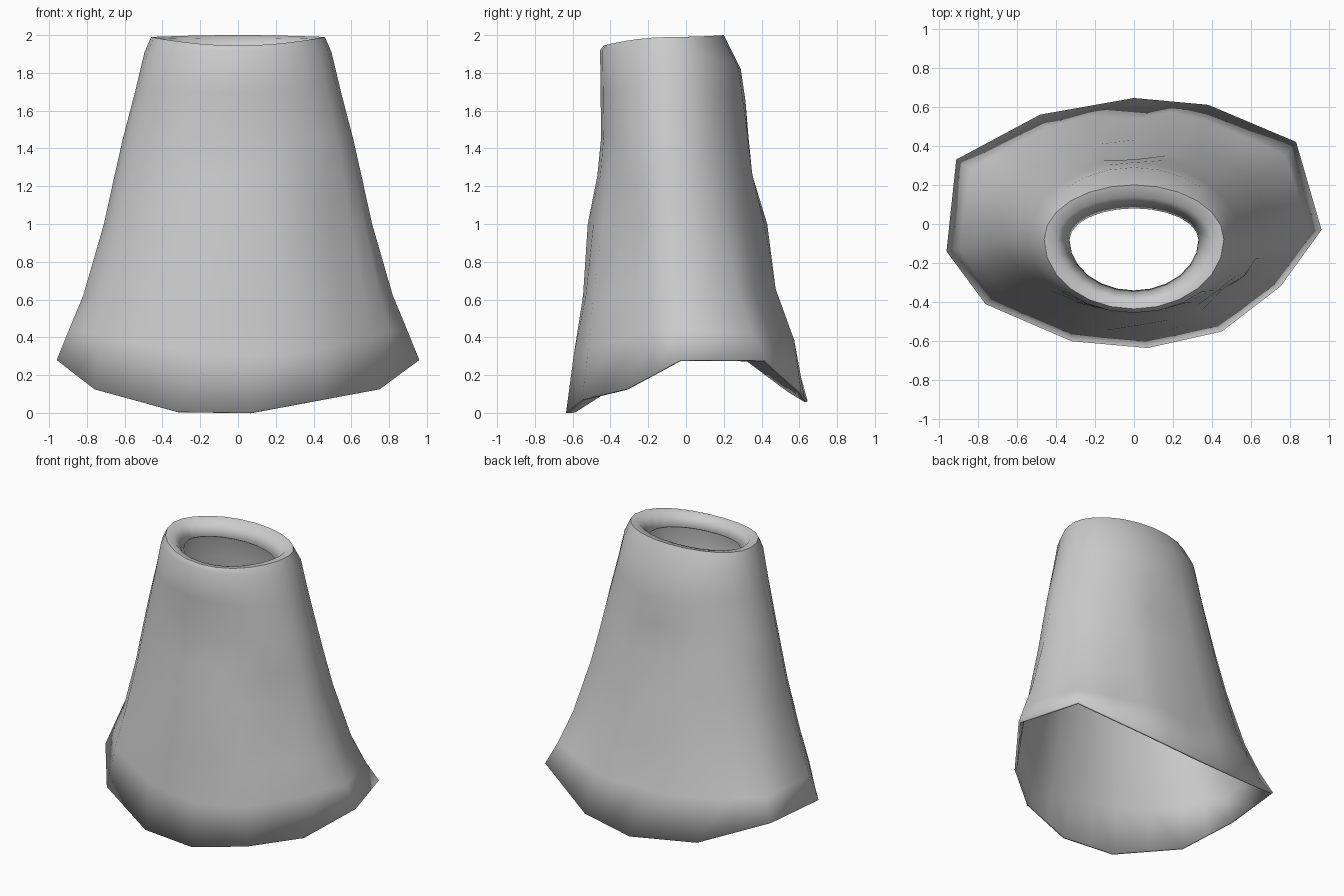
import bpy, bmesh, math

cube = bpy.data.objects.get("Cube")
if cube:
    bpy.data.objects.remove(cube, do_unlink=True)

mat = bpy.data.materials.new("plain grey cloth")
mat.use_nodes = True
GREY = (0.6, 0.6, 0.6, 1.0)
mat.diffuse_color = GREY
mat.node_tree.nodes["Principled BSDF"].inputs["Base Color"].default_value = GREY

YC = -0.08   # depth of the side seams
N = 24       # columns around the skirt

# Hem corners, counter-clockwise from the model's right side
HEM = [(-.96, -.14, .28), (-.76, -.41, .125), (-.32, -.60, .005), (.07, -.635, 0),
       (.45, -.55, .07), (.75, -.32, .125), (.96, -.03, .28), (.83, .42, .28),
       (.38, .61, .11), (0, .645, .06), (-.48, .56, .11), (-.91, .33, .28)]


def hem_point(i):
    a, b = HEM[(i // 2) % 12], HEM[(i // 2 + 1) % 12]
    t = (i % 2) / 2
    return [p + (q - p) * t for p, q in zip(a, b)]


# Rings: half width, front y, back y, front z, side z, back z, share of hem outline
RINGS = [
    (.895, -.595, .57, .30, .44, .38, .85),
    (.82, -.56, .49, .62, .62, .66, .65),
    (.71, -.50, .43, 1.0, 1.0, 1.0, .30),
    (.655, -.47, .375, 1.25, 1.25, 1.27, .15),
    (.61, -.45, .34, 1.45, 1.45, 1.47, .05),
    (.545, -.452, .315, 1.70, 1.70, 1.65, 0),
    (.495, -.455, .29, 1.92, 1.91, 1.82, 0),
    (.46, -.435, .20, 1.945, 1.99, 2.0, 0),     # top edge
    (.40, -.395, .14, 1.94, 1.98, 1.985, 0),    # rolled lip
    (.33, -.34, .08, 1.87, 1.90, 1.91, 0),      # waist opening
]

# Folds and dents: (ring, column) -> push along y
FOLDS = {(0, 18): -.035, (0, 17): .02, (0, 19): .02, (1, 18): -.02,
         (3, 18): -.045, (3, 17): -.01, (3, 19): -.01, (4, 18): -.01,
         (2, 6): -.02, (2, 5): -.01, (2, 7): -.01, (1, 6): .015,
         (2, 9): .05, (2, 10): .05, (3, 9): .02, (1, 10): .02}


def ring_point(r, i):
    rx, yf, yb, zf, zs, zb, share = RINGS[r]
    a = math.pi + 2 * math.pi * i / N
    c, s = math.cos(a), math.sin(a)
    hx, hy, _ = hem_point(i)
    hx /= .96
    hy = (hy - YC) / (.555 if hy < YC else .725)
    u, v = c + (hx - c) * share, s + (hy - s) * share
    y = YC + v * (YC - yf if v < 0 else yb - YC) + FOLDS.get((r, i), 0)
    return rx * u, y, zs + ((zf if s < 0 else zb) - zs) * s * s


# Skirt: loft from the hem up to the rolled waist
bm = bmesh.new()
loops = [[bm.verts.new(hem_point(i)) for i in range(N)]]
for r in range(len(RINGS)):
    loops.append([bm.verts.new(ring_point(r, i)) for i in range(N)])
for low, high in zip(loops, loops[1:]):
    for i in range(N):
        j = (i + 1) % N
        bm.faces.new((low[i], low[j], high[j], high[i]))
mesh = bpy.data.meshes.new("skirt")
bm.to_mesh(mesh)
bm.free()
mesh.materials.append(mat)
skirt = bpy.data.objects.new("skirt", mesh)
bpy.context.collection.objects.link(skirt)

# Cloth thickness, added on the inside
solid = skirt.modifiers.new("cloth thickness", "SOLIDIFY")
solid.thickness = 0.015
solid.offset = -1

bpy.context.view_layer.objects.active = skirt
skirt.select_set(True)
bpy.ops.object.shade_smooth_by_angle(angle=math.radians(60))
